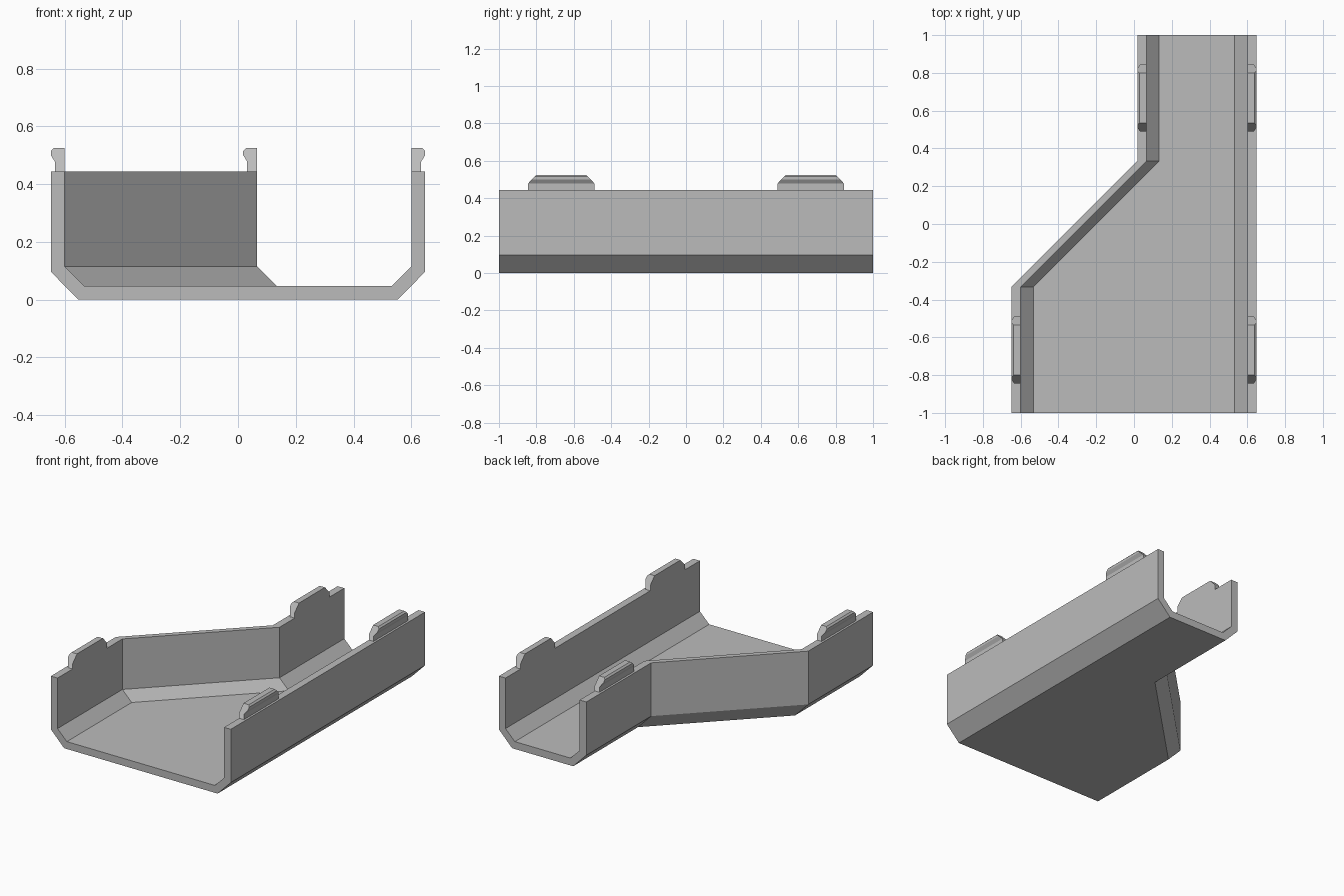
import bpy, bmesh

cube = bpy.data.objects.get("Cube")
if cube:
    bpy.data.objects.remove(cube, do_unlink=True)

grey = bpy.data.materials.new("plain grey")
grey.use_nodes = True
colour = (0.5, 0.5, 0.5, 1)
grey.diffuse_color = colour
grey.node_tree.nodes["Principled BSDF"].inputs["Base Color"].default_value = colour

HALF, WALL, SHIFT, BEND, TOP = 0.648, 0.048, 0.666, 0.333, 0.444


def loft(name, sections):
    """Skin a row of matching closed cross-sections and cap both ends."""
    bm = bmesh.new()
    rings = [[bm.verts.new(p) for p in s] for s in sections]
    n = len(rings[0])
    for a, b in zip(rings, rings[1:]):
        for i in range(n):
            j = (i + 1) % n
            bm.faces.new((a[i], a[j], b[j], b[i]))
    bm.faces.new(rings[0])
    bm.faces.new(rings[-1])
    bmesh.ops.recalc_face_normals(bm, faces=bm.faces)
    mesh = bpy.data.meshes.new(name)
    bm.to_mesh(mesh)
    bm.free()
    mesh.materials.append(grey)
    obj = bpy.data.objects.new(name, mesh)
    bpy.context.collection.objects.link(obj)
    return obj


# Channel: half profile as (distance in from the outer face, height)
half = [(0.095, 0), (0, 0.097), (0, TOP), (WALL, TOP), (WALL, 0.115), (0.115, 0.048)]


def channel_section(y, shift):
    slanted = [(-HALF + shift + d, y, z) for d, z in half]
    straight = [(HALF - d, y, z) for d, z in reversed(half)]
    return slanted + straight


loft("channel", [channel_section(y, s) for y, s in
                 ((-1, 0), (-BEND, 0), (BEND, SHIFT), (1, SHIFT))])

# Clips: a narrow neck under a bulging head with sloped ends
clip = [(WALL, TOP), (0.014, TOP), (0.014, 0.478), (0, 0.500),
        (0, 0.515), (0.010, 0.525), (WALL, 0.525), (WALL, 0.478)]


def add_clip(name, outer_x, inward, mid_y):
    def end(side):
        return [(outer_x + inward * d,
                 mid_y + side * (0.178 - max(0, z - 0.478) * 0.95), z)
                for d, z in clip]
    loft(name, [end(-1), end(1)])


for place, y, left_edge in (("front", -0.667, -HALF), ("back", 0.667, SHIFT - HALF)):
    add_clip(place + "_right_clip", left_edge, 1, y)
    add_clip(place + "_left_clip", HALF, -1, y)
